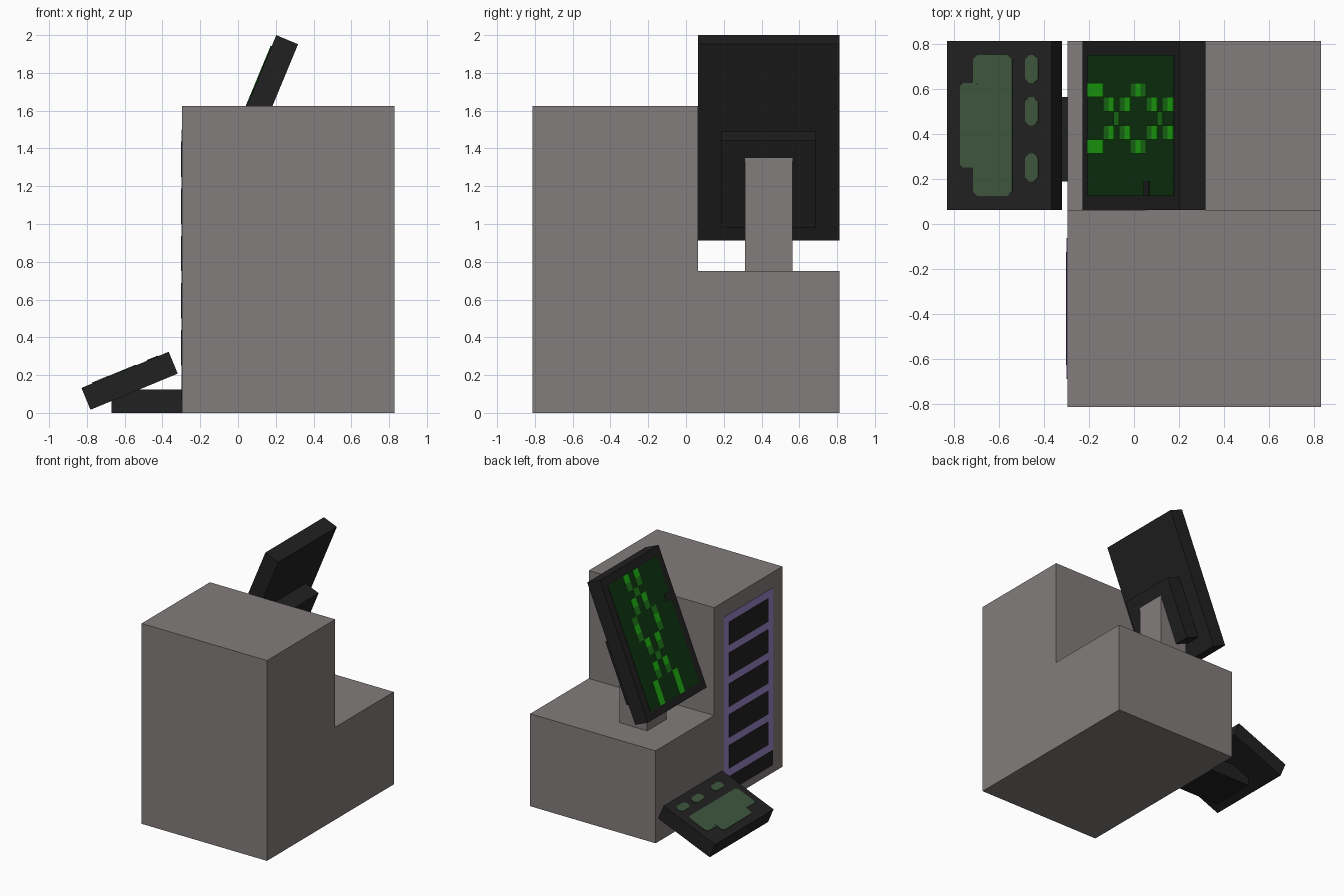
import bpy, bmesh
from math import radians
from mathutils import Matrix, Vector

cube = bpy.data.objects.get("Cube")
if cube:
    bpy.data.objects.remove(cube, do_unlink=True)


def material(name, r, g, b):
    m = bpy.data.materials.new(name)
    m.use_nodes = True
    m.diffuse_color = (r, g, b, 1)
    bsdf = m.node_tree.nodes["Principled BSDF"]
    bsdf.inputs["Base Color"].default_value = (r, g, b, 1)
    bsdf.inputs["Roughness"].default_value = 0.9
    return m


GREY = material("casing grey", 0.225, 0.206, 0.2)
BLACK = material("panel black", 0.0152, 0.0152, 0.0152)
SCREEN = material("screen dark green", 0.005, 0.04, 0.006)
BRIGHT = material("bright green", 0.015, 0.45, 0.006)
MID = material("mid green", 0.013, 0.2, 0.01)
PAD = material("key grey green", 0.047, 0.094, 0.047)
PURPLE = material("trim purple", 0.33, 0.24, 0.6)

U = 0.125        # building module
P = U / 2        # fine grid step
FLAT = Matrix.Identity(4)


def frame(x, y, z, tilt):
    return Matrix.Translation((x, y, z)) @ Matrix.Rotation(radians(tilt), 4, 'Y')


def finish(name, bm, mat, at):
    bmesh.ops.recalc_face_normals(bm, faces=bm.faces)
    mesh = bpy.data.meshes.new(name)
    bm.to_mesh(mesh)
    bm.free()
    mesh.materials.append(mat)
    ob = bpy.data.objects.new(name, mesh)
    ob.matrix_world = at
    bpy.context.scene.collection.objects.link(ob)
    return ob


def boxes(name, spans, mat, at=FLAT, chamfer=0):
    """One object from boxes given as (low corner, high corner)."""
    bm = bmesh.new()
    for lo, hi in spans:
        lo, hi = Vector(lo), Vector(hi)
        m = Matrix.Translation((lo + hi) / 2) @ Matrix.Diagonal((*(hi - lo), 1))
        bmesh.ops.create_cube(bm, size=1, matrix=m)
    if chamfer:
        upright = [e for e in bm.edges
                   if abs(e.verts[0].co.z - e.verts[1].co.z) > 1e-4]
        bmesh.ops.bevel(bm, geom=upright, offset=chamfer, segments=1, affect='EDGES')
    return finish(name, bm, mat, at)


# Stepped casing: side profile extruded across x
X0, X1, Y0, Y1 = -0.296, 0.829, -6.5 * U, 6.5 * U
STEP_Y, STEP_Z, TOP = U / 2, 6 * U, 13 * U
bm = bmesh.new()
profile = [(Y0, 0), (Y1, 0), (Y1, STEP_Z), (STEP_Y, STEP_Z), (STEP_Y, TOP), (Y0, TOP)]
side = bm.faces.new([bm.verts.new((X0, y, z)) for y, z in profile])
grown = bmesh.ops.extrude_face_region(bm, geom=[side])["geom"]
bmesh.ops.translate(bm, vec=(X1 - X0, 0, 0),
                    verts=[v for v in grown if isinstance(v, bmesh.types.BMVert)])
finish("casing", bm, GREY, FLAT)

# Rack panel on the tower side: purple trim with dark bays
py0, py1 = -11 * P, -P
boxes("rack_trim", [((X0 - 0.003, py0, 3 * P), (X0 + 0.002, py1, 24 * P))], PURPLE)
boxes("rack_bays",
      [((X0 - 0.006, py0 + P, (4 + 4 * i) * P), (X0, py1 - P, (7 + 4 * i) * P))
       for i in range(5)], BLACK)
boxes("rack_foot", [((X0 - 0.003, py0, P), (X0 + 0.002, py1, 3 * P))], BLACK)

# Monitor neck, tilted monitor and its rear mount
YC = 3.5 * U
boxes("monitor_neck", [((-0.046, YC - U, STEP_Z), (0.204, YC + U, 11 * U))], GREY)
mon = frame(0.045, YC, 1.456, 22.5)
boxes("monitor", [((-P, -3 * U, -4.5 * U), (P, 3 * U, 4.5 * U))], BLACK, mon)
boxes("monitor_mount", [((P, -2 * U, -3.5 * U), (3 * P, 2 * U, P))], BLACK, mon)


def screen_span(col, row, cols, depth, rows=1):
    """Grid cells on the monitor face; columns run up, rows run across."""
    z, y = (col - 8) * P, (row - 5) * P
    return ((-P - depth, y, z), (-P, y + rows * P, z + cols * P))


boxes("screen", [screen_span(0, 0, 16, 0.003, 10)], SCREEN, mon)
boxes("screen_notch", [screen_span(10.5, 0, 1, 0.006)], BLACK, mon)

# Double helix: (run length, offset from the centre row), mirrored
bright, mid = [], []
col = 0
for run, off in [(3, 2), (2, 1), (1, 0), (2, 1), (3, 2), (2, 1), (1, 0), (2, 1)]:
    for k in range(run):
        for row in {5 + off, 5 - off}:
            lit = col == 0 or (run == 3 and k == 1) or (run == 2 and k == 1)
            (bright if lit else mid).append(screen_span(col + k, row, 1, 0.006))
    col += run
boxes("helix_bright", bright, BRIGHT, mon)
boxes("helix_mid", mid, MID, mon)

# Keyboard foot and tilted keyboard
boxes("keyboard_foot", [((X0 - 3 * U, 1.5 * U, 0), (X0, 4.5 * U, U))], BLACK)
key = frame(-0.574, YC, 0.17, -22.5)
boxes("keyboard", [((-2 * U, -3 * U, -P), (2 * U, 3 * U, P))], BLACK, key)


def key_span(x0, x1, y0, y1, lift=0.004):
    return ((x0 * P - 2 * U, y0 * P - 3 * U, P - 0.002),
            (x1 * P - 2 * U, y1 * P - 3 * U, P + lift))


boxes("key_pad", [key_span(2, 5, 1, 11)], PAD, key, 0.02)
boxes("key_pad_edge", [key_span(1, 2.5, 3, 9, 0.005)], PAD, key, 0.015)
boxes("round_keys", [key_span(6, 7, y, y + 2) for y in (2, 6, 9)], PAD, key, 0.02)
